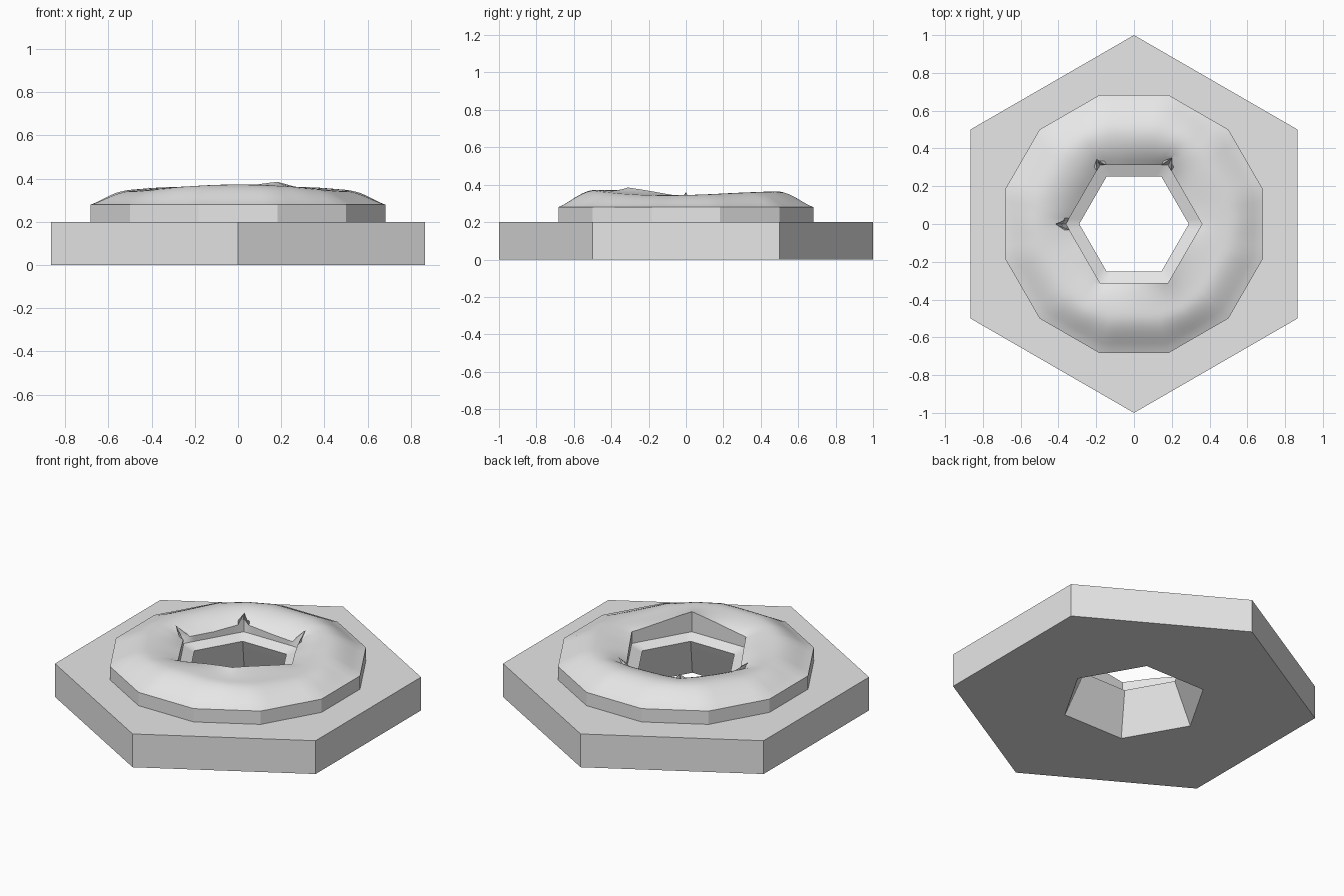
import bpy, bmesh, math

STEPS = 72  # hits every corner of the 6- and 12-sided outlines

if "Cube" in bpy.data.objects:
    bpy.data.objects.remove(bpy.data.objects["Cube"], do_unlink=True)

grey = bpy.data.materials.new("plain_grey")
grey.use_nodes = True
grey.diffuse_color = (0.8, 0.8, 0.8, 1)
for node in grey.node_tree.nodes:
    if node.type == 'BSDF_PRINCIPLED':
        node.inputs["Base Color"].default_value = (0.8, 0.8, 0.8, 1)


def polygon_radius(angle, sides, radius, turn=0.0):
    """Distance from centre to a regular polygon's edge at an angle in degrees."""
    wedge = 360 / sides
    local = (angle - turn) % wedge - wedge / 2
    return radius * math.cos(math.pi / sides) / math.cos(math.radians(local))


def ring(sides, radius, z, turn=0.0):
    return [(polygon_radius(i * 360 / STEPS, sides, radius, turn), z) for i in range(STEPS)]


def loft(name, rings, closed):
    """Skin a list of rings, each holding (radius, height) per angle step."""
    bm = bmesh.new()
    rows = []
    for row in rings:
        verts = []
        for i, (r, z) in enumerate(row):
            a = 2 * math.pi * i / STEPS
            verts.append(bm.verts.new((r * math.cos(a), r * math.sin(a), z)))
        rows.append(verts)
    pairs = list(zip(rows, rows[1:]))
    if closed:
        pairs.append((rows[-1], rows[0]))
    for low, high in pairs:
        for i in range(STEPS):
            j = (i + 1) % STEPS
            bm.faces.new((low[i], low[j], high[j], high[i]))
    mesh = bpy.data.meshes.new(name)
    bm.to_mesh(mesh)
    bm.free()
    mesh.materials.append(grey)
    obj = bpy.data.objects.new(name, mesh)
    bpy.context.collection.objects.link(obj)
    bpy.ops.object.select_all(action='DESELECT')
    obj.select_set(True)
    bpy.context.view_layer.objects.active = obj
    bpy.ops.object.shade_smooth_by_angle(angle=math.radians(25))
    return obj


# Hexagonal slab with a tapered hexagonal hole
loft("base_slab", [
    ring(6, 0.40, 0.0),
    ring(6, 1.0, 0.0, 30),
    ring(6, 1.0, 0.2, 30),
    ring(6, 0.308, 0.2),
][::1], True)

# Height of the hole's rim, every 30 degrees
RIM = [0.335, 0.32, 0.29, 0.30, 0.315, 0.30, 0.30, 0.32, 0.33, 0.36, 0.385, 0.36]
HORNS = {60: 0.045, 120: 0.035, 180: 0.055}  # pulled-out corners of the rim


def rim_height(angle):
    k, f = divmod(angle / 30, 1)
    k = int(k)
    return RIM[k % 12] * (1 - f) + RIM[(k + 1) % 12] * f


def ridge_height(angle):
    a = math.radians(angle)
    return 0.357 - 0.012 * math.cos(2 * a) + 0.004 * math.sin(3 * a)


def mound_ring(t):
    """Ring of the mound: t = 0 at the outer edge, 1 at the hole's rim."""
    row = []
    for i in range(STEPS):
        angle = i * 360 / STEPS
        outer = polygon_radius(angle, 12, 0.707, 15)
        inner = polygon_radius(angle, 6, 0.36)
        r = outer + (inner - outer) * t
        top = ridge_height(angle)
        if t < 0.55:
            z = 0.28 + (top - 0.28) * math.sin(math.pi / 2 * t / 0.55) ** 1.3
        else:
            z = top + (rim_height(angle) - top) * ((t - 0.55) / 0.45) ** 2
        if t == 1 and angle in HORNS:
            r += HORNS[angle]
            z = 0.36
        row.append((r, z))
    return row


# Soft uneven ring on top, with a lipped hexagonal opening
rows = 14
loft("soft_ring", [ring(12, 0.707, 0.2, 15)]
     + [mound_ring(k / rows) for k in range(rows + 1)]
     + [ring(6, 0.36, 0.265), ring(6, 0.29, 0.24), ring(6, 0.308, 0.2)], False)
